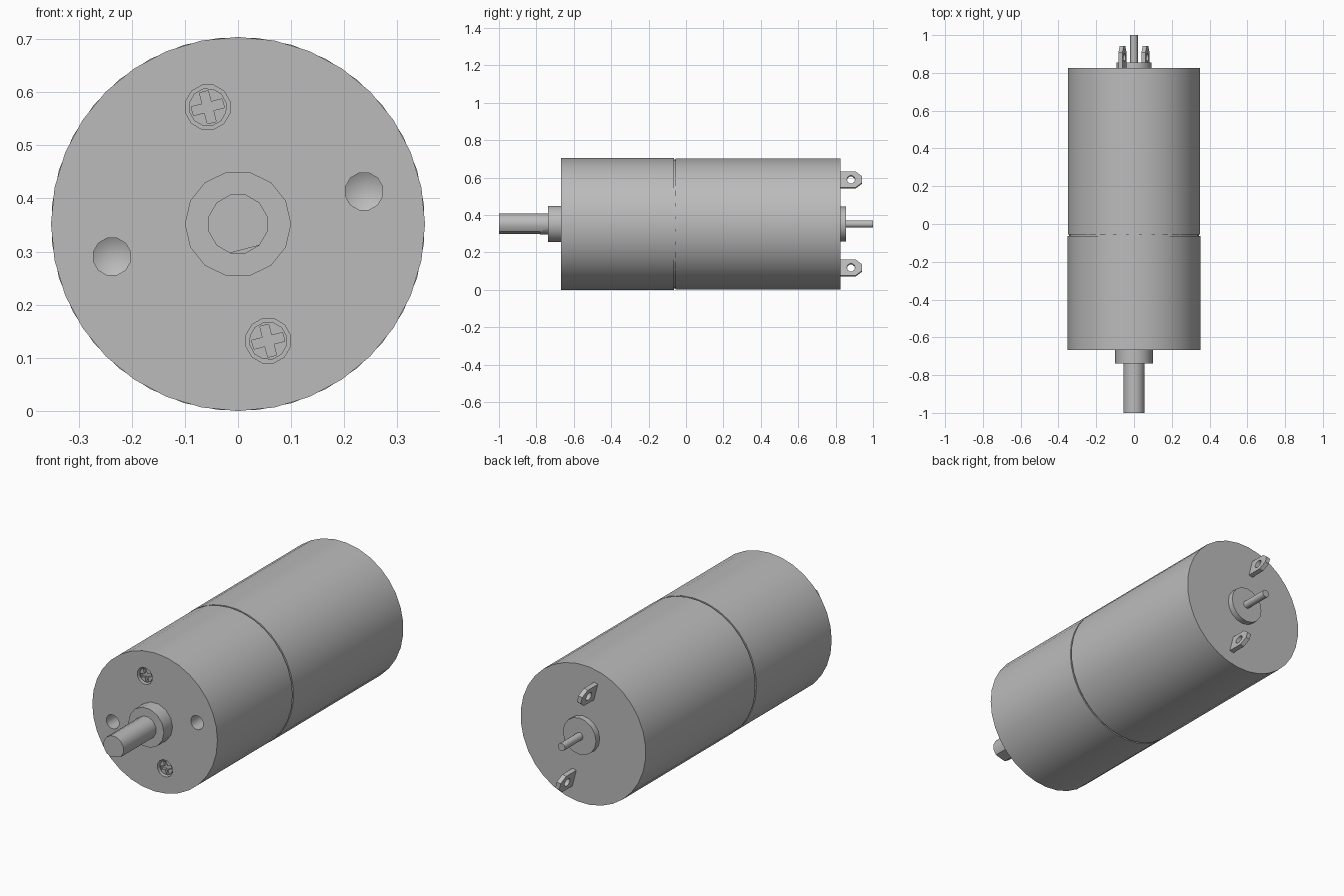
import bpy, bmesh
from math import radians, tau
from mathutils import Matrix, Vector

cube = bpy.data.objects.get("Cube")
if cube:
    bpy.data.objects.remove(cube, do_unlink=True)

RADIUS = 0.352
TILT = radians(-14.5)
FRONT, SEAM, REAR = -0.668, -0.06, 0.826

metal = bpy.data.materials.new("plain_grey_metal")
metal.use_nodes = True
grey = (0.5, 0.5, 0.5, 1)
metal.diffuse_color = grey
metal.node_tree.nodes["Principled BSDF"].inputs["Base Color"].default_value = grey


def placed(angle=0.0):
    """Frame on the motor axis, turned around it."""
    return Matrix.Translation((0, 0, RADIUS)) @ Matrix.Rotation(angle, 4, 'Y')


def finish(name, bm, matrix):
    bmesh.ops.recalc_face_normals(bm, faces=bm.faces)
    bmesh.ops.transform(bm, matrix=matrix, verts=bm.verts)
    mesh = bpy.data.meshes.new(name)
    bm.to_mesh(mesh)
    bm.free()
    mesh.materials.append(metal)
    obj = bpy.data.objects.new(name, mesh)
    bpy.context.collection.objects.link(obj)
    return obj


def lathe(name, profile, sides, matrix):
    """Turn (radius, y) points around the y axis."""
    bm = bmesh.new()
    verts = [bm.verts.new((r, y, 0)) for r, y in profile]
    edges = [bm.edges.new(pair) for pair in zip(verts, verts[1:])]
    bmesh.ops.spin(bm, geom=verts + edges, cent=(0, 0, 0), axis=(0, 1, 0),
                   angle=tau, steps=sides, use_duplicate=False)
    bmesh.ops.remove_doubles(bm, verts=bm.verts, dist=1e-5)
    return finish(name, bm, matrix)


def rod(name, radius, y0, y1, sides, matrix):
    return lathe(name, [(0, y0), (radius, y0), (radius, y1), (0, y1)], sides, matrix)


def box(name, size, centre, matrix):
    bm = bmesh.new()
    bmesh.ops.create_cube(bm, size=1)
    bmesh.ops.scale(bm, vec=size, verts=bm.verts)
    bmesh.ops.translate(bm, vec=centre, verts=bm.verts)
    return finish(name, bm, matrix)


def cut(obj, cutter):
    mod = obj.modifiers.new("cut", 'BOOLEAN')
    mod.operation = 'DIFFERENCE'
    mod.solver = 'EXACT'
    mod.object = cutter
    bpy.context.view_layer.objects.active = obj
    bpy.ops.object.modifier_apply(modifier=mod.name)
    bpy.data.objects.remove(cutter, do_unlink=True)


parts = []

# Two cans with a fine groove between them
gearbox = rod("gearbox_can", RADIUS, FRONT, SEAM - 0.004, 32, placed())
motor = rod("motor_can", RADIUS, SEAM + 0.004, REAR, 32, placed(tau / 64))
groove = rod("seam_groove", RADIUS - 0.007, SEAM - 0.02, SEAM + 0.02, 32, placed())
parts += [gearbox, motor, groove]

# Front boss and output shaft with a shallow flat
parts.append(rod("front_boss", 0.1, -0.738, FRONT + 0.01, 14, placed()))
shaft = rod("output_shaft", 0.057, -1, -0.72, 12, placed(tau / 24))
cut(shaft, box("flat_cutter", (0.2, 0.3, 0.1), (0, -0.93, -0.099), placed(TILT)))
parts.append(shaft)

# Rear bearing boss and thin motor shaft
parts.append(rod("rear_boss", 0.093, REAR - 0.01, 0.856, 16, placed()))
parts.append(rod("rear_shaft", 0.02, 0.84, 1, 10, placed()))

for side, turn in (("right", TILT), ("left", TILT + tau / 2)):
    frame = placed(turn)

    # Blind mounting holes with drill points
    hole = frame @ Matrix.Translation((0.245, 0, 0))
    cut(gearbox, lathe("drill", [(0, FRONT - 0.05), (0.036, FRONT - 0.05),
                                 (0.036, FRONT + 0.08), (0, FRONT + 0.1)], 12, hole))

    # Sunk screw with a cross slot
    seat = frame @ Matrix.Translation((0, 0, 0.227))
    cut(gearbox, rod("counterbore", 0.043, FRONT - 0.05, FRONT + 0.035, 12, seat))
    screw = rod(side + "_screw", 0.036, FRONT + 0.01, FRONT + 0.045, 12, seat)
    for size in ((0.06, 0.03, 0.017), (0.017, 0.03, 0.06)):
        cut(screw, box("slot", size, (0, FRONT + 0.01, 0), seat))
    parts.append(screw)

    # Solder terminal with clipped corners and an eye
    tab = frame @ Matrix.Translation((0, 0, 0.243))
    bm = bmesh.new()
    half = [(REAR - 0.01, 0.044), (0.907, 0.044), (0.942, 0.017)]
    outline = half + [(y, -z) for y, z in reversed(half)]
    face = bm.faces.new([bm.verts.new((-0.011, y, z)) for y, z in outline])
    grown = bmesh.ops.extrude_face_region(bm, geom=[face])["geom"]
    bmesh.ops.translate(bm, vec=Vector((0.022, 0, 0)),
                        verts=[v for v in grown if isinstance(v, bmesh.types.BMVert)])
    terminal = finish(side + "_terminal", bm, tab)
    eye = tab @ Matrix.Translation((0, 0.882, 0)) @ Matrix.Rotation(tau / 4, 4, 'Z')
    cut(terminal, rod("eye_cutter", 0.022, -0.05, 0.05, 10, eye))
    parts.append(terminal)

# Smooth round walls, keep rims crisp
bpy.ops.object.select_all(action='DESELECT')
for obj in parts:
    obj.select_set(True)
bpy.context.view_layer.objects.active = gearbox
bpy.ops.object.shade_smooth_by_angle(angle=radians(37))
